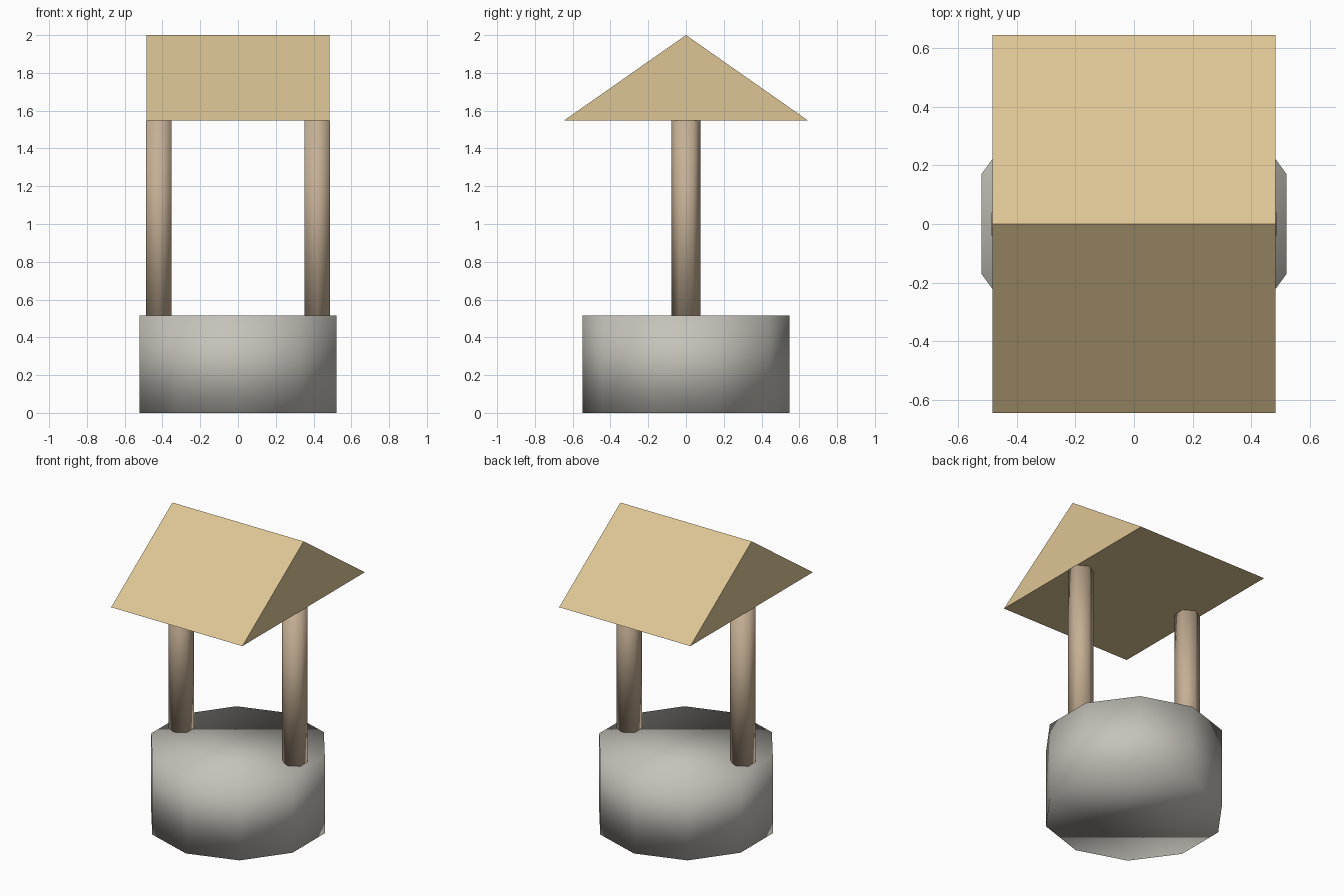
import bpy
import bmesh

if "Cube" in bpy.data.objects:
    bpy.data.objects.remove(bpy.data.objects["Cube"])

S = 2 / 3.1  # design units to final size


def material(name, rgb):
    m = bpy.data.materials.new(name)
    m.diffuse_color = (*rgb, 1)
    m.use_nodes = True
    m.node_tree.nodes["Principled BSDF"].inputs["Base Color"].default_value = m.diffuse_color
    return m


def cylinder(name, sides, radius, x, z0, z1, mat):
    bpy.ops.mesh.primitive_cylinder_add(
        vertices=sides, radius=radius * S, depth=(z1 - z0) * S,
        location=(x * S, 0, (z0 + z1) / 2 * S))
    ob = bpy.context.object
    ob.name = name
    ob.data.materials.append(mat)
    bpy.ops.object.shade_smooth()
    return ob


stone = material("stone", (0.56, 0.54, 0.49))
wood = material("wood", (0.56, 0.43, 0.30))
thatch = material("thatch", (0.72, 0.56, 0.30))

# Ten-sided stone base
cylinder("well_base", 10, 0.85, 0, 0, 0.8, stone)

# Six-sided posts
for side, x in (("left", -0.65), ("right", 0.65)):
    cylinder(side + "_post", 6, 0.12, x, 0.8, 2.4, wood)

# Gabled roof: triangular profile extruded along x
bm = bmesh.new()
profile = [(-1, 2.4), (1, 2.4), (0, 3.1)]
face = bm.faces.new([bm.verts.new((-0.75 * S, y * S, z * S)) for y, z in profile])
ext = bmesh.ops.extrude_face_region(bm, geom=[face], use_keep_orig=True)
moved = [g for g in ext["geom"] if isinstance(g, bmesh.types.BMVert)]
bmesh.ops.translate(bm, verts=moved, vec=(1.5 * S, 0, 0))
bmesh.ops.recalc_face_normals(bm, faces=bm.faces)
mesh = bpy.data.meshes.new("roof")
bm.to_mesh(mesh)
bm.free()
mesh.materials.append(thatch)
roof = bpy.data.objects.new("roof", mesh)
bpy.context.collection.objects.link(roof)
